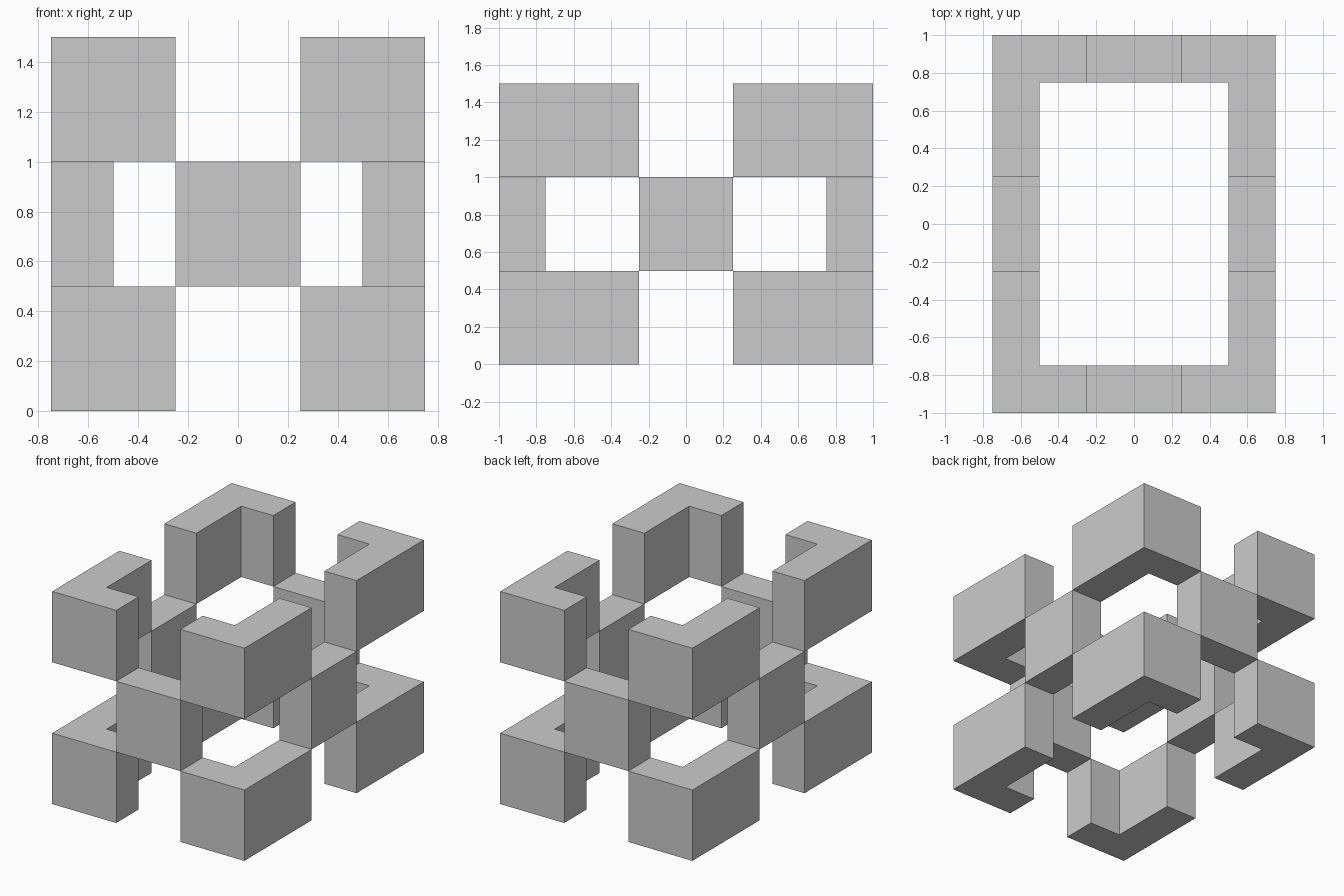
import bpy, bmesh
from mathutils import Vector

if "Cube" in bpy.data.objects:
    bpy.data.objects.remove(bpy.data.objects["Cube"])


def prism(name, outline, z0, height):
    """Extrude a flat outline upward into a closed solid."""
    bm = bmesh.new()
    base = bm.faces.new([bm.verts.new((x, y, z0)) for x, y in outline])
    top = bmesh.ops.extrude_face_region(bm, geom=[base], use_keep_orig=True)["geom"]
    bmesh.ops.translate(bm, vec=Vector((0, 0, height)),
                        verts=[v for v in top if isinstance(v, bmesh.types.BMVert)])
    bmesh.ops.recalc_face_normals(bm, faces=bm.faces)
    mesh = bpy.data.meshes.new(name)
    bm.to_mesh(mesh)
    bm.free()
    obj = bpy.data.objects.new(name, mesh)
    bpy.context.collection.objects.link(obj)
    return obj


def rect(x0, x1, y0, y1):
    return [(x0, y0), (x1, y0), (x1, y1), (x0, y1)]


HX, HY = 0.75, 1.0      # half width and half depth of the ring
WALL, GAP, H = 0.25, 0.25, 0.5   # wall thickness, half opening, course height

# L-shaped corner blocks, in the lower and upper courses
corner = [(GAP, HY), (GAP, HY - WALL), (HX - WALL, HY - WALL),
          (HX - WALL, GAP), (HX, GAP), (HX, HY)]
for level, z in (("lower", 0), ("upper", 2 * H)):
    for side, sx in (("left", -1), ("right", 1)):
        for end, sy in (("front", -1), ("back", 1)):
            prism(f"{level}_{end}_{side}_corner",
                  [(sx * x, sy * y) for x, y in corner], z, H)

# Straight blocks in the middle course, bridging the corner openings
for name, s in (("front", -1), ("back", 1)):
    prism(f"{name}_middle_block",
          [(x, s * y) for x, y in rect(-GAP, GAP, HY - WALL, HY)], H, H)
for name, s in (("left", -1), ("right", 1)):
    prism(f"{name}_middle_block",
          [(s * x, y) for x, y in rect(HX - WALL, HX, -GAP, GAP)], H, H)
